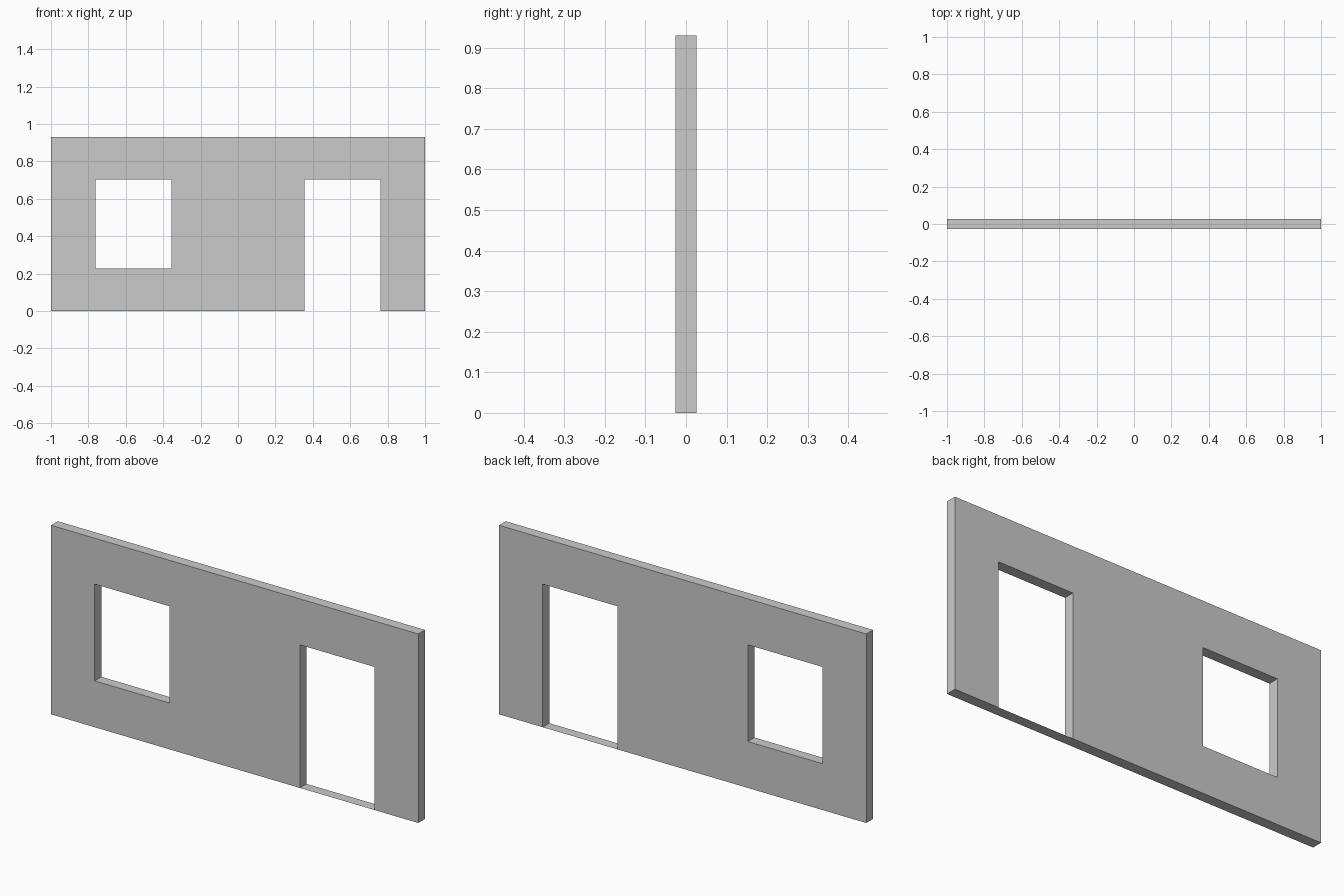
import bpy, bmesh

if "Cube" in bpy.data.objects:
    bpy.data.objects.remove(bpy.data.objects["Cube"])

HALF_T = 0.026
XS = [-1.0, -0.762, -0.355, 0.355, 0.762, 1.0]   # wall, window and door edges
ZS = [0.0, 0.228, 0.704, 0.93]                   # floor, sill, lintel, top
OPENINGS = {(1, 1), (3, 0), (3, 1)}              # (column, row): window, door


def add_object(name, bm):
    mesh = bpy.data.meshes.new(name)
    bm.to_mesh(mesh)
    bm.free()
    obj = bpy.data.objects.new(name, mesh)
    bpy.context.collection.objects.link(obj)
    return obj


# Wall panel: front elevation cells, skipping the openings, extruded to thickness
bm = bmesh.new()
grid = [[bm.verts.new((x, -HALF_T, z)) for z in ZS] for x in XS]
for i in range(len(XS) - 1):
    for j in range(len(ZS) - 1):
        if (i, j) not in OPENINGS:
            bm.faces.new((grid[i][j], grid[i + 1][j], grid[i + 1][j + 1], grid[i][j + 1]))
bmesh.ops.delete(bm, geom=[v for v in bm.verts if not v.link_faces], context='VERTS')
ext = bmesh.ops.extrude_face_region(bm, geom=bm.faces[:], use_keep_orig=True)
back = [g for g in ext["geom"] if isinstance(g, bmesh.types.BMVert)]
bmesh.ops.translate(bm, verts=back, vec=(0, 2 * HALF_T, 0))
bmesh.ops.recalc_face_normals(bm, faces=bm.faces[:])
add_object("wall", bm)

# Door threshold: flat sheet closing the underside across the doorway
bm = bmesh.new()
corners = [(XS[3], -HALF_T), (XS[4], -HALF_T), (XS[4], HALF_T), (XS[3], HALF_T)]
bm.faces.new([bm.verts.new((x, y, 0.0)) for x, y in corners])
add_object("door_threshold", bm)
